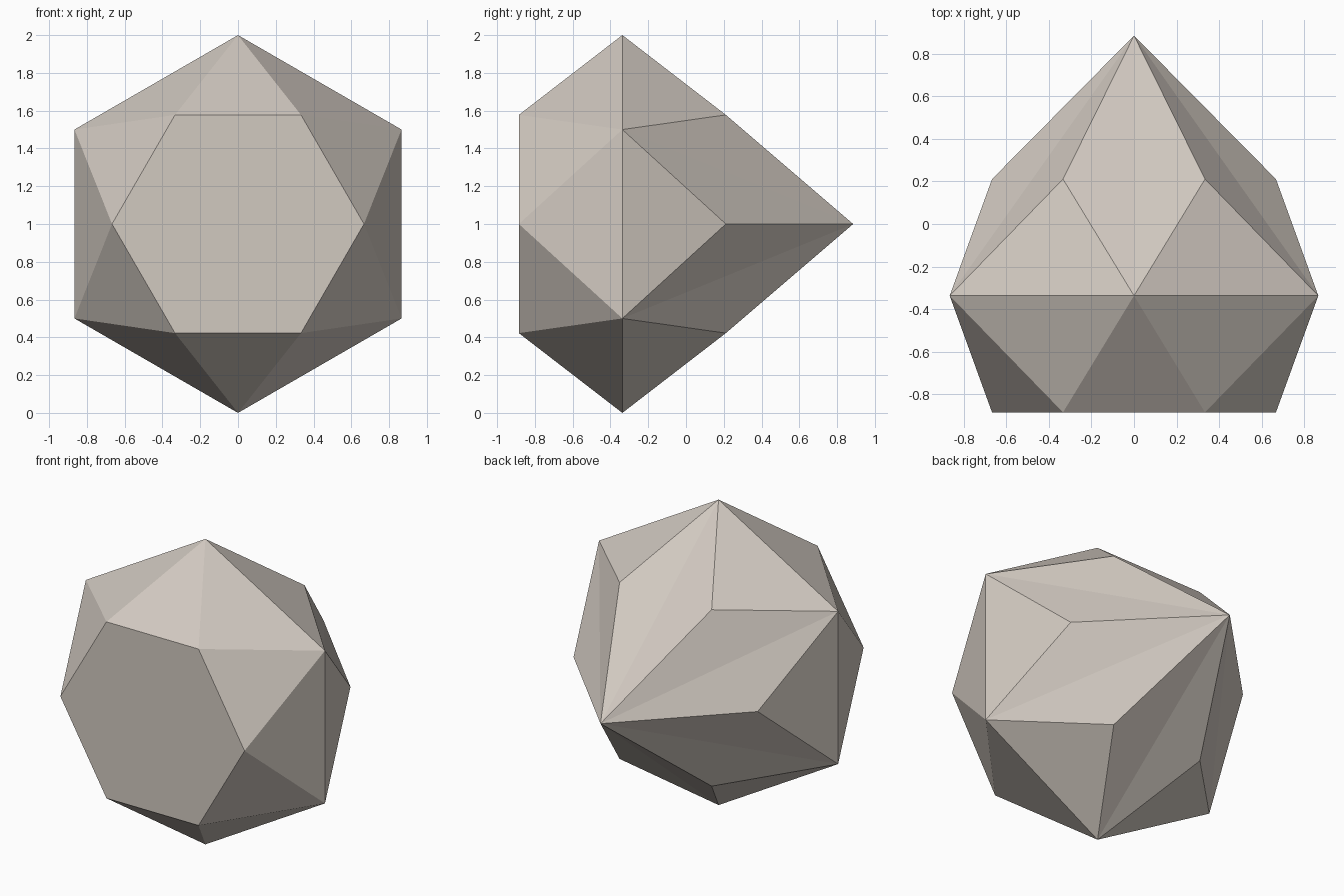
import bpy, bmesh, math

if "Cube" in bpy.data.objects:
    bpy.data.objects.remove(bpy.data.objects["Cube"])

SIDES = 6
mat = bpy.data.materials.new("warm grey stone")
mat.diffuse_color = (0.64, 0.585, 0.53, 1)
mat.use_nodes = True
mat.node_tree.nodes["Principled BSDF"].inputs["Base Color"].default_value = mat.diffuse_color

bm = bmesh.new()


def ring(radius, y, offset):
    """Hexagon of vertices around the y axis, centred at z = 1."""
    step = 2 * math.pi / SIDES
    return [bm.verts.new((radius * math.cos((i + offset) * step), y,
                          1 + radius * math.sin((i + offset) * step)))
            for i in range(SIDES)]


# Flat front table, widest girdle, rear ring and pointed tip
front = ring(0.667, -0.885, 0)
girdle = ring(1.0, -0.337, 0.5)
rear = ring(0.667, 0.211, 0)
tip = bm.verts.new((0, 0.885, 1))

bm.faces.new(front)
for i in range(SIDES):
    j = (i + 1) % SIDES
    # Front crown facets
    bm.faces.new((front[i], front[j], girdle[i]))
    bm.faces.new((girdle[i], girdle[j], front[j]))
    # Rear facets, with long kites creased from girdle to tip
    bm.faces.new((girdle[i], girdle[j], rear[j]))
    bm.faces.new((tip, rear[i], girdle[i]))
    bm.faces.new((tip, girdle[i], rear[j]))

bmesh.ops.recalc_face_normals(bm, faces=bm.faces[:])
mesh = bpy.data.meshes.new("cut_gem")
bm.to_mesh(mesh)
bm.free()
mesh.materials.append(mat)
bpy.context.collection.objects.link(bpy.data.objects.new("cut_gem", mesh))
